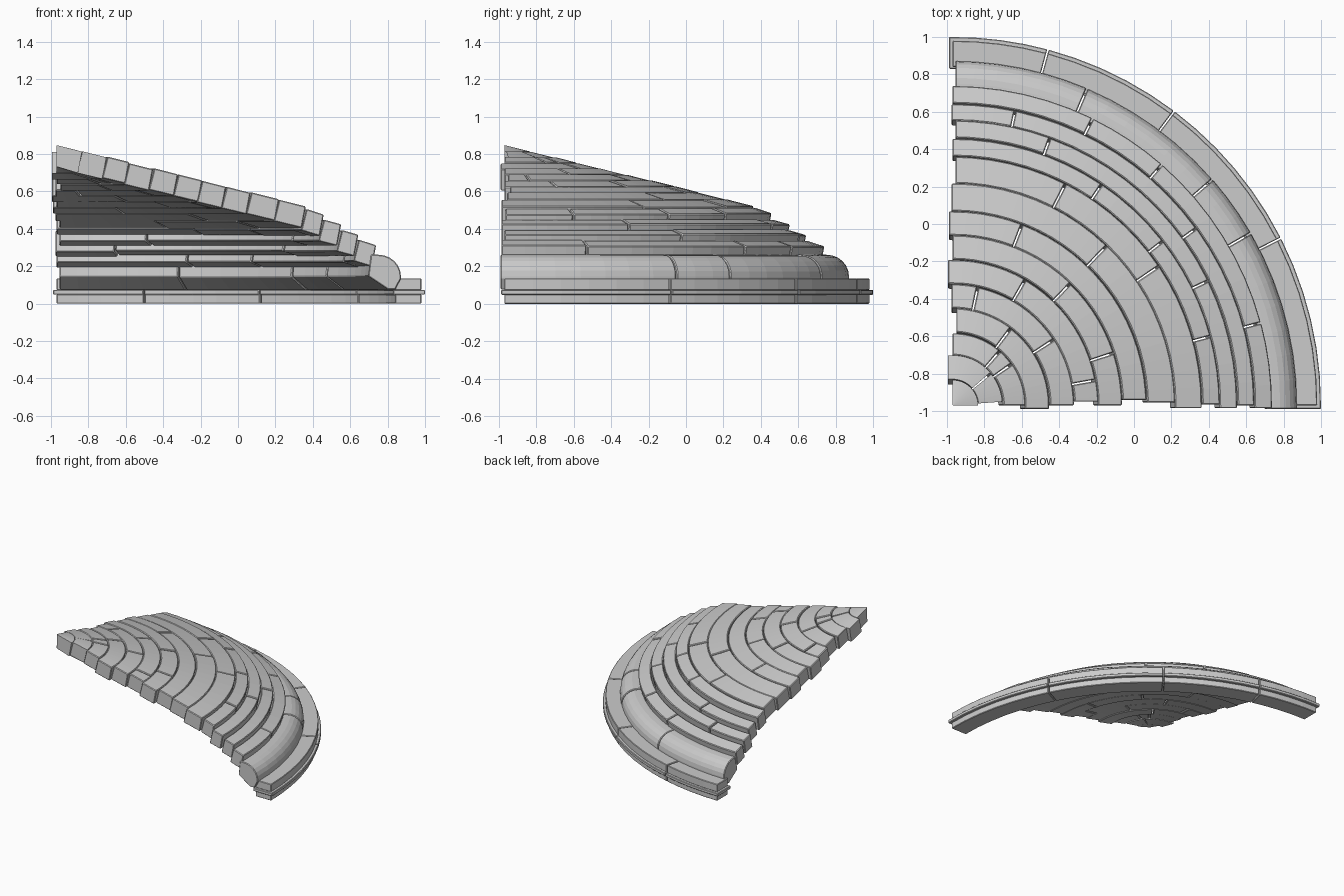
import bpy, bmesh, random
from math import sin, cos, radians, pi, ceil

if "Cube" in bpy.data.objects:
    bpy.data.objects.remove(bpy.data.objects["Cube"])

random.seed(4)
CX = CY = -0.97          # apex corner of the quarter roof
GAP = 0.004              # half width of a mortar joint


def add_brick(bm, profile, a0, a1, ext0, ext1):
    """Sweep an (r, z) profile from a0 to a1 degrees; ext pushes the end faces outward."""
    steps = max(2, ceil((a1 - a0) / 4.5))
    loops = []
    for i in range(steps + 1):
        t = radians(a0 + (a1 - a0) * i / steps)
        push = -ext0 if i == 0 else ext1 if i == steps else 0
        loops.append([bm.verts.new((CX + r * cos(t) - push * sin(t),
                                    CY + r * sin(t) + push * cos(t), z))
                      for r, z in profile])
    n = len(profile)
    for a, b in zip(loops, loops[1:]):
        for j in range(n):
            k = (j + 1) % n
            bm.faces.new((a[j], a[k], b[k], b[j]))
    bm.faces.new(loops[0][::-1])
    bm.faces.new(loops[-1])


def course(name, profile, joints, ext0, ext1, jitter=0.004, bevel=0.005):
    """One ring of bricks, split at the given joint angles."""
    bm = bmesh.new()
    angles = [0] + sorted(joints) + [90]
    mid = sum(p[0] for p in profile) / len(profile)
    for i, (a, b) in enumerate(zip(angles, angles[1:])):
        dz, dr = random.uniform(-jitter, jitter), random.uniform(-jitter, jitter) * 0.6
        prof = [(max(r + dr, 0.003), z + dz) for r, z in profile]
        g = GAP / mid * 180 / pi
        first, last = i == 0, i == len(angles) - 2
        add_brick(bm, prof, a if first else a + g, b if last else b - g,
                  ext0 if first else 0, ext1 if last else 0)
    bmesh.ops.recalc_face_normals(bm, faces=bm.faces)
    me = bpy.data.meshes.new(name)
    bm.to_mesh(me)
    bm.free()
    ob = bpy.data.objects.new(name, me)
    bpy.context.collection.objects.link(ob)
    m = ob.modifiers.new("worn_edges", 'BEVEL')
    m.width, m.segments, m.limit_method, m.angle_limit = bevel, 1, 'ANGLE', radians(40)


# Courses: inner r, outer r, top z inside, top z outside, joint angles, end offsets (front, left)
def cone(r):
    return 0.85 - 0.248 * r


edges = [0.004, 0.14, 0.27, 0.39, 0.52, 0.65, 0.78, 0.91, 1.04, 1.19, 1.335]
joints = [[], [40], [35, 49], [53], [33, 78], [10, 60], [18, 46], [69], [46], [34, 63]]
ends = [(0, 0), (-.02, .025), (0, 0), (.02, -.02), (0, .005), (-.02, .025),
        (0, 0), (-.03, .02), (-.015, .005), (.015, -.015)]
rows = [(r0, r1, cone(r0), cone(r1), j, e)
        for r0, r1, j, e in zip(edges, edges[1:], joints, ends)]
rows += [(1.335, 1.43, .51, .48, [15, 38, 56], (-.005, 0)),
         (1.43, 1.525, .45, .425, [26, 70], (.015, -.015)),
         (1.525, 1.615, .395, .37, [36, 78], (0, .005)),
         (1.615, 1.71, .34, .31, [15, 49, 64], (.015, 0))]

# Sloping brick courses of the cone
for i, (r0, r1, z0, z1, j, e) in enumerate(rows):
    lean, depth = min(0.028, r0 - 0.003), 0.115
    course(f"roof_course_{i + 1:02d}",
           [(r0 - lean, z0 - depth), (r1 - 0.024, z1 - depth),
            (r1 - 0.002, z1), (r0 + 0.001, z0)], j, *e)

# Rounded moulding above the base
arc = [(1.72 + 0.12 * sin(t), 0.145 + 0.115 * cos(t))
       for t in (pi / 2 * k / 6 for k in range(6, -1, -1))]
course("rounded_moulding", [(1.665, 0.145), (1.77, 0.075), (1.81, 0.075), (1.84, 0.132)]
       + arc + [(1.68, 0.262)], [30, 41, 67], .02, -.015, 0.002)

# Base ring with a projecting middle fillet
for name, inner, outer, z0, z1, e in (("base_lower", 1.81, 1.95, 0, 0.05, 0),
                                      ("base_fillet", 1.80, 1.97, 0.048, 0.074, .018),
                                      ("base_upper", 1.81, 1.95, 0.072, 0.135, 0)):
    course(name, [(inner, z0), (outer, z0), (outer, z1), (inner, z1)],
           [27, 53, 75], e, e, 0, 0.004)
